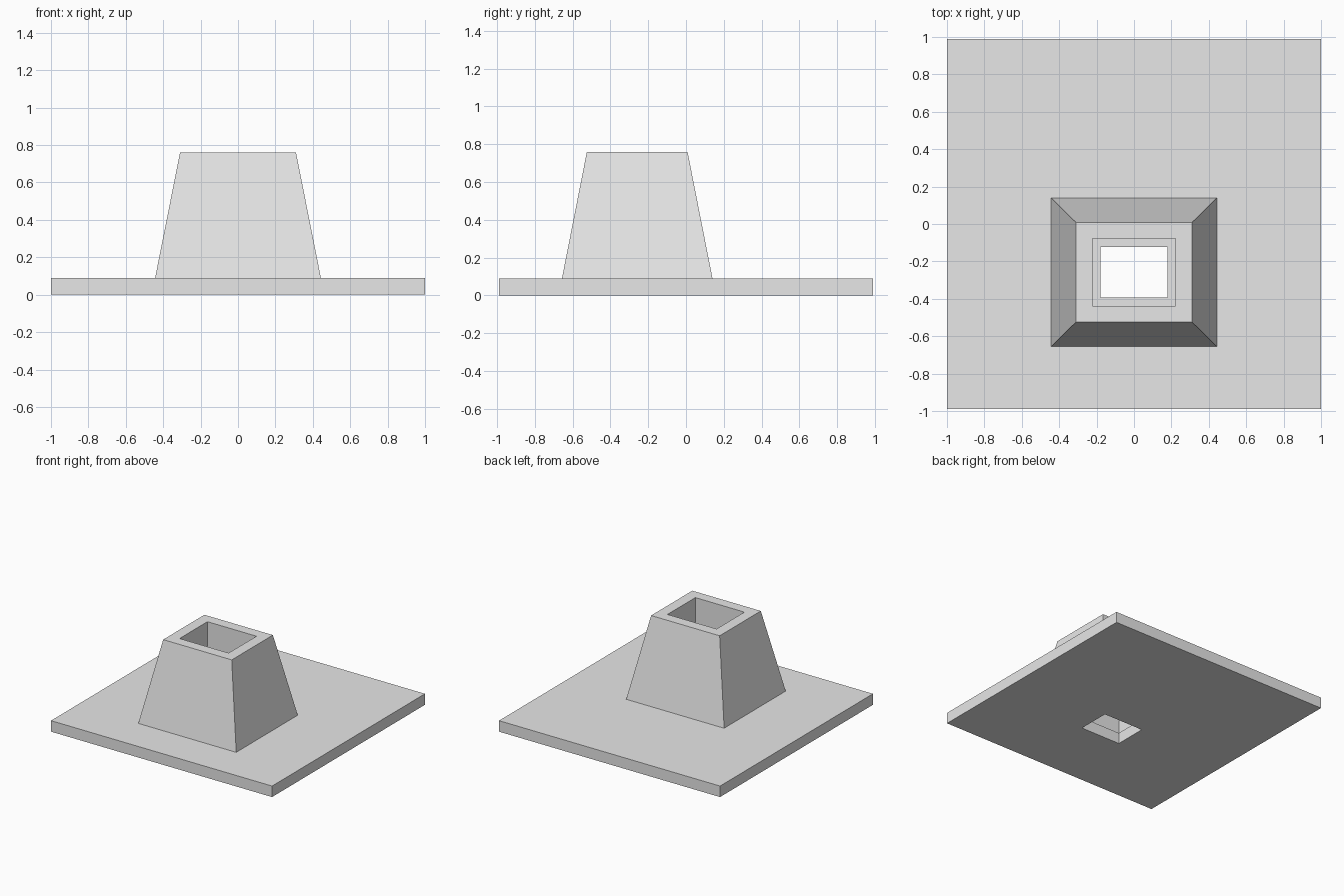
import bpy
import bmesh

cube = bpy.data.objects.get("Cube")
if cube:
    bpy.data.objects.remove(cube, do_unlink=True)

GREY = (0.8, 0.8, 0.8, 1.0)
grey = bpy.data.materials.new("light_grey")
grey.use_nodes = True
grey.diffuse_color = GREY
grey.node_tree.nodes["Principled BSDF"].inputs["Base Color"].default_value = GREY

TOWER_Y = -0.258
PLATE_TOP = 0.09
TOWER_TOP = 0.76


def ring_part(name, rings, closed):
    """Join rectangles (half width, half depth, centre y, z) into a sleeve."""
    bm = bmesh.new()
    loops = []
    for hx, hy, cy, z in rings:
        corners = ((-1, -1), (1, -1), (1, 1), (-1, 1))
        loops.append([bm.verts.new((sx * hx, cy + sy * hy, z)) for sx, sy in corners])
    pairs = list(zip(loops, loops[1:]))
    if closed:
        pairs.append((loops[-1], loops[0]))
    for low, high in pairs:
        for i in range(4):
            j = (i + 1) % 4
            bm.faces.new((low[i], low[j], high[j], high[i]))
    mesh = bpy.data.meshes.new(name)
    bm.to_mesh(mesh)
    bm.free()
    mesh.materials.append(grey)
    obj = bpy.data.objects.new(name, mesh)
    bpy.context.collection.objects.link(obj)
    return obj


# Flat base with a rectangular through hole
ring_part("base_plate", [
    (1.0, 0.988, 0.0, 0.0),
    (1.0, 0.988, 0.0, PLATE_TOP),
    (0.18, 0.134, TOWER_Y, PLATE_TOP),
    (0.18, 0.134, TOWER_Y, 0.0),
], closed=True)

# Tapered hollow tower with a straight shaft, wider than the base hole
ring_part("tapered_tower", [
    (0.443, 0.398, TOWER_Y, PLATE_TOP),
    (0.31, 0.266, TOWER_Y, TOWER_TOP),
    (0.222, 0.18, TOWER_Y, TOWER_TOP),
    (0.222, 0.18, TOWER_Y, PLATE_TOP),
], closed=False)
